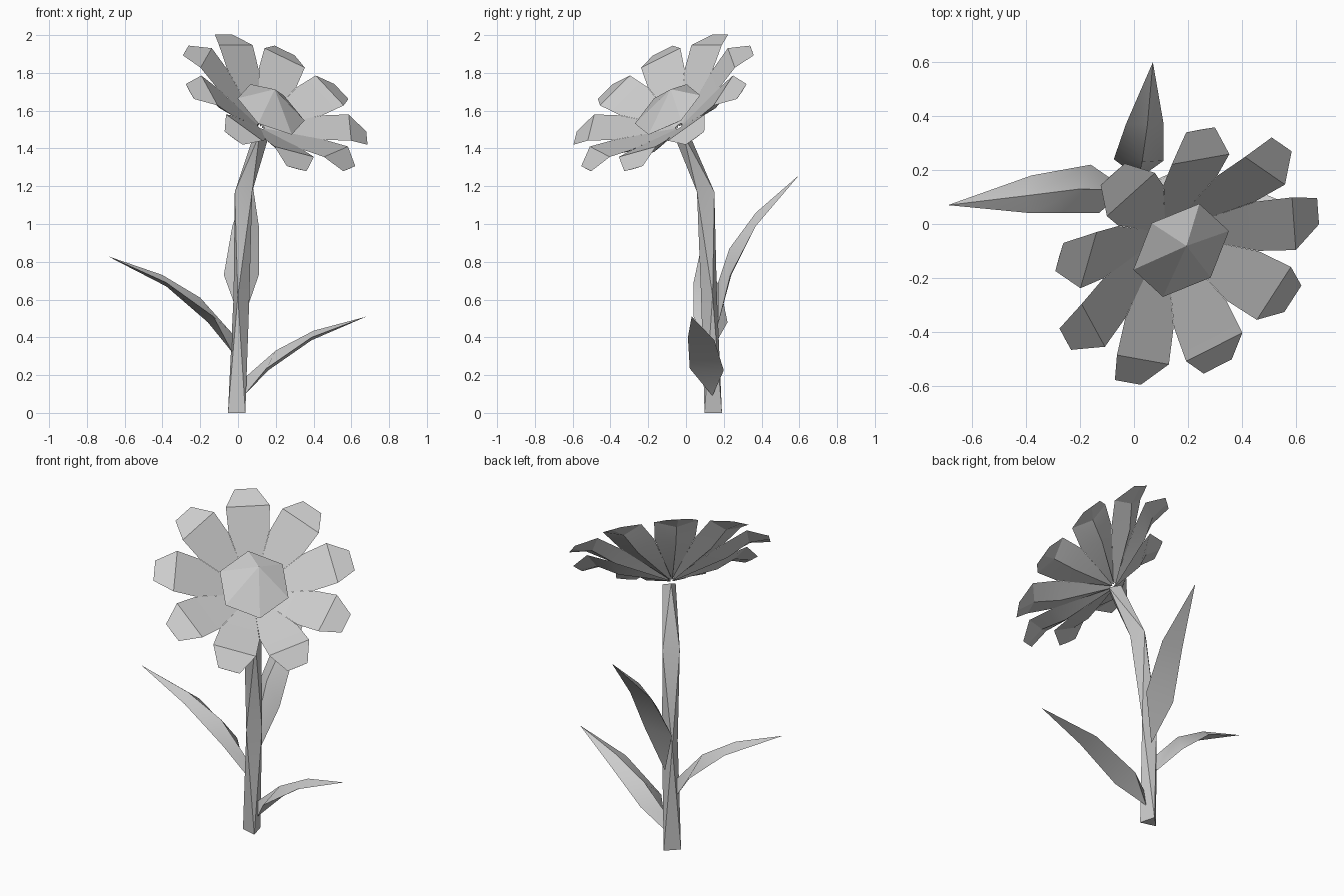
import bpy, math
from mathutils import Vector as V

if "Cube" in bpy.data.objects:
    bpy.data.objects.remove(bpy.data.objects["Cube"])

grey = bpy.data.materials.new("plain_grey")
grey.diffuse_color = (0.6, 0.6, 0.6, 1)
grey.use_nodes = True
grey.node_tree.nodes["Principled BSDF"].inputs["Base Color"].default_value = grey.diffuse_color


def build(name, verts, faces, angle=30):
    me = bpy.data.meshes.new(name)
    me.from_pydata([tuple(v) for v in verts], [], faces)
    me.materials.append(grey)
    ob = bpy.data.objects.new(name, me)
    bpy.context.collection.objects.link(ob)
    bpy.ops.object.select_all(action='DESELECT')
    ob.select_set(True)
    bpy.context.view_layer.objects.active = ob
    bpy.ops.object.shade_smooth_by_angle(angle=math.radians(angle))
    return ob


# Stem: triangular rings, each turned half a step, joined by triangles
rings = [((0, 0.137, 0), 0.055), ((0.012, 0.128, 0.62), 0.05),
         ((0.036, 0.097, 1.17), 0.055), ((0.125, -0.025, 1.485), 0.042)]
verts, faces = [], [(2, 1, 0)]
for i, (c, r) in enumerate(rings):
    for k in range(3):
        a = math.radians(-45 + 60 * i + 120 * k)
        lean = 0.5 if i == 3 else 0.0
        x, y = r * math.cos(a), r * math.sin(a)
        verts.append(V(c) + V((x, y, -lean * (x - y) * 0.7)))
for i in range(3):
    a, b = 3 * i, 3 * i + 3
    for k in range(3):
        n = (k + 1) % 3
        faces += [(a + k, a + n, b + k), (a + n, b + n, b + k)]
faces.append((9, 10, 11))
build("stem", verts, faces, 30)

# Flower head frame: n = facing direction, u = uphill, w = sideways
az, tilt = math.radians(-48), math.radians(42)
n = V((math.sin(tilt) * math.cos(az), math.sin(tilt) * math.sin(az), math.cos(tilt)))
u = V((-math.cos(tilt) * math.cos(az), -math.cos(tilt) * math.sin(az), math.sin(tilt)))
w = n.cross(u)
C = V((0.195, -0.12, 1.64))


def head(r, deg, h, side=0.0):
    a = math.radians(deg)
    out = u * math.cos(a) + w * math.sin(a)
    across = w * math.cos(a) - u * math.sin(a)
    return C + out * r + across * side + n * h


# Petals: (radius, half width, top height, keel height) stations from root to tip
profile = [(0.02, 0.008, -0.165, -0.18), (0.31, 0.112, -0.035, -0.085),
           (0.435, 0.12, 0.022, -0.012), (0.548, 0.06, -0.003, -0.005)]
for p in range(9):
    verts = []
    for r, hw, h, keel in profile:
        verts += [head(r, 40 * p, h, -hw), head(r, 40 * p, h, hw), head(r, 40 * p, keel)]
    faces = [(0, 1, 2), (11, 10, 9)]
    for i in range(0, 9, 3):
        faces += [(i + 3, i + 4, i + 1, i), (i + 1, i + 4, i + 5, i + 2), (i + 2, i + 5, i + 3, i)]
    build("petal_%d" % (p + 1), verts, faces, 20)

# Flower centre: low six-sided dome tapering down into the cup
verts = [head(0.2, 60 * k + 4, -0.045) for k in range(6)]
verts += [head(0.075, -20, 0.035), head(0, 0, -0.14)]
faces = [(k, (k + 1) % 6, 6) for k in range(6)] + [((k + 1) % 6, k, 7) for k in range(6)]
build("flower_centre", verts, faces, 5)


# Leaves: closed blades, ridged above and flat below, with two stations
def leaf(name, low, top, s1, s2, tip):
    verts = [low, top, *s1, *s2, tip]
    build(name, verts, [(0, 1, 3, 2), (1, 0, 4, 3), (2, 3, 6, 5), (3, 4, 7, 6),
                        (5, 6, 8), (6, 7, 8),
                        (0, 2, 4), (2, 5, 7, 4), (5, 8, 7)])


leaf("left_leaf", (-0.03, 0.13, 0.32), (-0.03, 0.13, 0.42),
     [(-0.16, 0.22, 0.48), (-0.2, 0.13, 0.61), (-0.13, 0.04, 0.51)],
     [(-0.38, 0.18, 0.67), (-0.4, 0.105, 0.73), (-0.38, 0.04, 0.69)],
     (-0.69, 0.07, 0.83))
leaf("back_leaf", (0.02, 0.17, 0.47), (0.02, 0.17, 0.69),
     [(0.11, 0.235, 0.73), (0.03, 0.23, 0.87), (-0.075, 0.24, 0.73)],
     [(0.11, 0.37, 0.99), (0.05, 0.37, 1.06), (-0.03, 0.37, 0.99)],
     (0.07, 0.6, 1.26))
leaf("right_leaf", (0.03, 0.14, 0.09), (0.04, 0.13, 0.19),
     [(0.15, 0.02, 0.235), (0.2, 0.11, 0.33), (0.16, 0.2, 0.225)],
     [(0.39, 0.01, 0.4), (0.4, 0.09, 0.435), (0.39, 0.15, 0.385)],
     (0.68, 0.03, 0.51))
